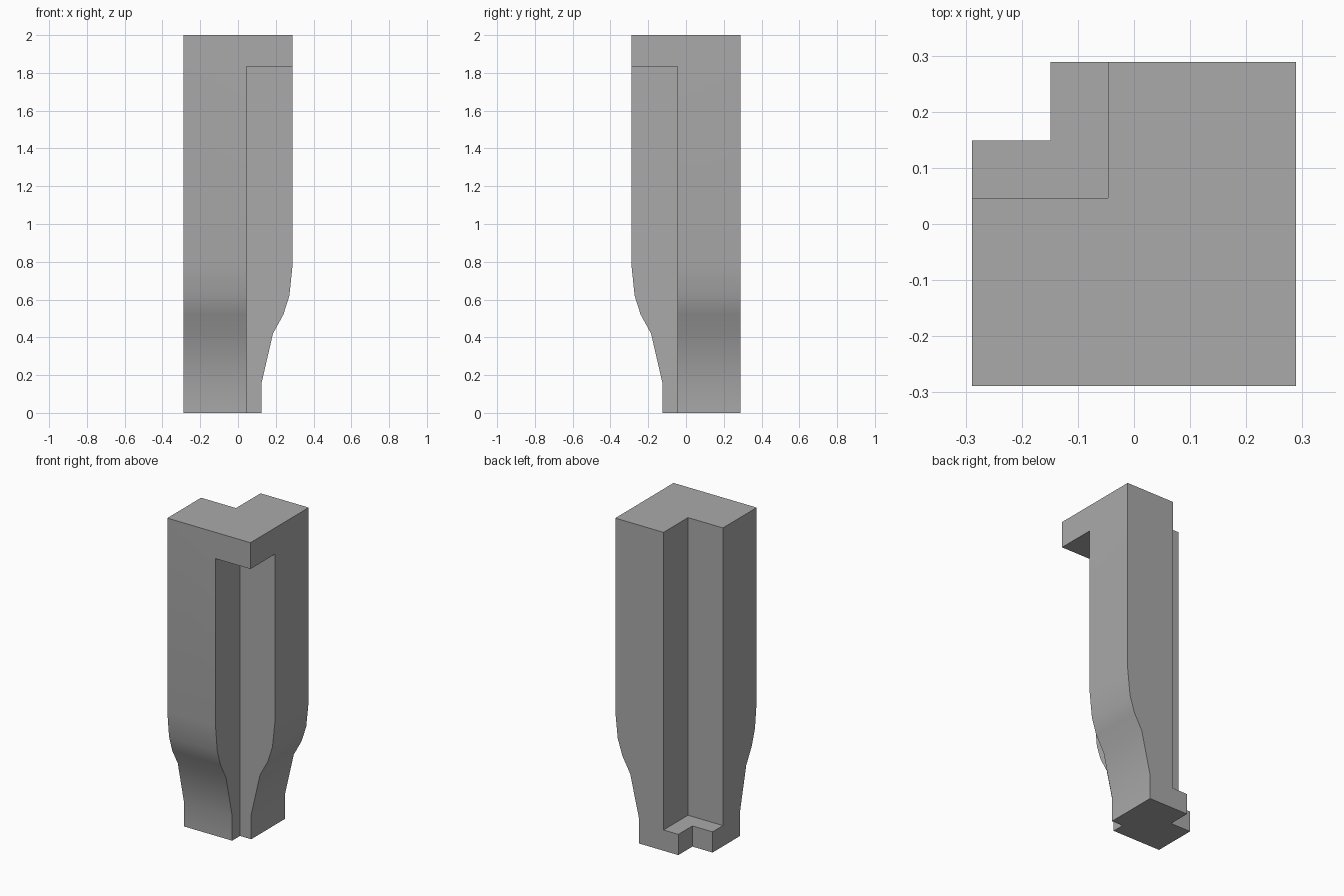
import bpy
import bmesh
import math

cube = bpy.data.objects.get("Cube")
if cube:
    bpy.data.objects.remove(cube, do_unlink=True)

HALF = 0.289     # half width of the post
INNER = 0.046    # distance of the deep rebates from the axis

grey = bpy.data.materials.new("plain_grey")
grey.use_nodes = True
colour = (0.4, 0.4, 0.4, 1)
grey.diffuse_color = colour
grey.node_tree.nodes["Principled BSDF"].inputs["Base Color"].default_value = colour


def make_object(name, bm):
    bmesh.ops.recalc_face_normals(bm, faces=bm.faces)
    mesh = bpy.data.meshes.new(name)
    bm.to_mesh(mesh)
    bm.free()
    mesh.materials.append(grey)
    obj = bpy.data.objects.new(name, mesh)
    bpy.context.collection.objects.link(obj)
    return obj


def box(name, low, high):
    bm = bmesh.new()
    bmesh.ops.create_cube(bm, size=1)
    for v in bm.verts:
        v.co = [(a + b) / 2 + c * (b - a) for a, b, c in zip(low, high, v.co)]
    return make_object(name, bm)


# Post: square sections lofted along the foot profile (height, reach)
profile = [(0, 0.124), (0.155, 0.124), (0.42, 0.185), (0.52, 0.24),
           (0.62, 0.272), (0.785, HALF), (2, HALF)]
bm = bmesh.new()
rings = [[bm.verts.new((x, y, z)) for x, y in
          ((-HALF, -r), (r, -r), (r, HALF), (-HALF, HALF))] for z, r in profile]
for lower, upper in zip(rings, rings[1:]):
    for i in range(4):
        j = (i + 1) % 4
        bm.faces.new((lower[i], lower[j], upper[j], upper[i]))
bm.faces.new(rings[0])
bm.faces.new(rings[-1])
post = make_object("corner_post", bm)

# Rebates: front corner under the cap, rear corner above the ledge, ledge corner
cutters = [
    box("front_rebate", (INNER, -1, -1), (1, -INNER, 1.835)),
    box("rear_rebate", (-1, INNER, 0.13), (-INNER, 1, 3)),
    box("ledge_notch", (-1, 0.149, -1), (-0.149, 1, 1)),
]
bpy.ops.object.select_all(action="DESELECT")
post.select_set(True)
bpy.context.view_layer.objects.active = post
for cutter in cutters:
    cutter.hide_render = True
    mod = post.modifiers.new(cutter.name, "BOOLEAN")
    mod.operation = "DIFFERENCE"
    mod.solver = "EXACT"
    mod.object = cutter
    bpy.ops.object.modifier_apply(modifier=mod.name)
    bpy.data.objects.remove(cutter, do_unlink=True)

# Smooth foot curve with crisp corners
bpy.ops.object.shade_smooth_by_angle(angle=math.radians(35))
